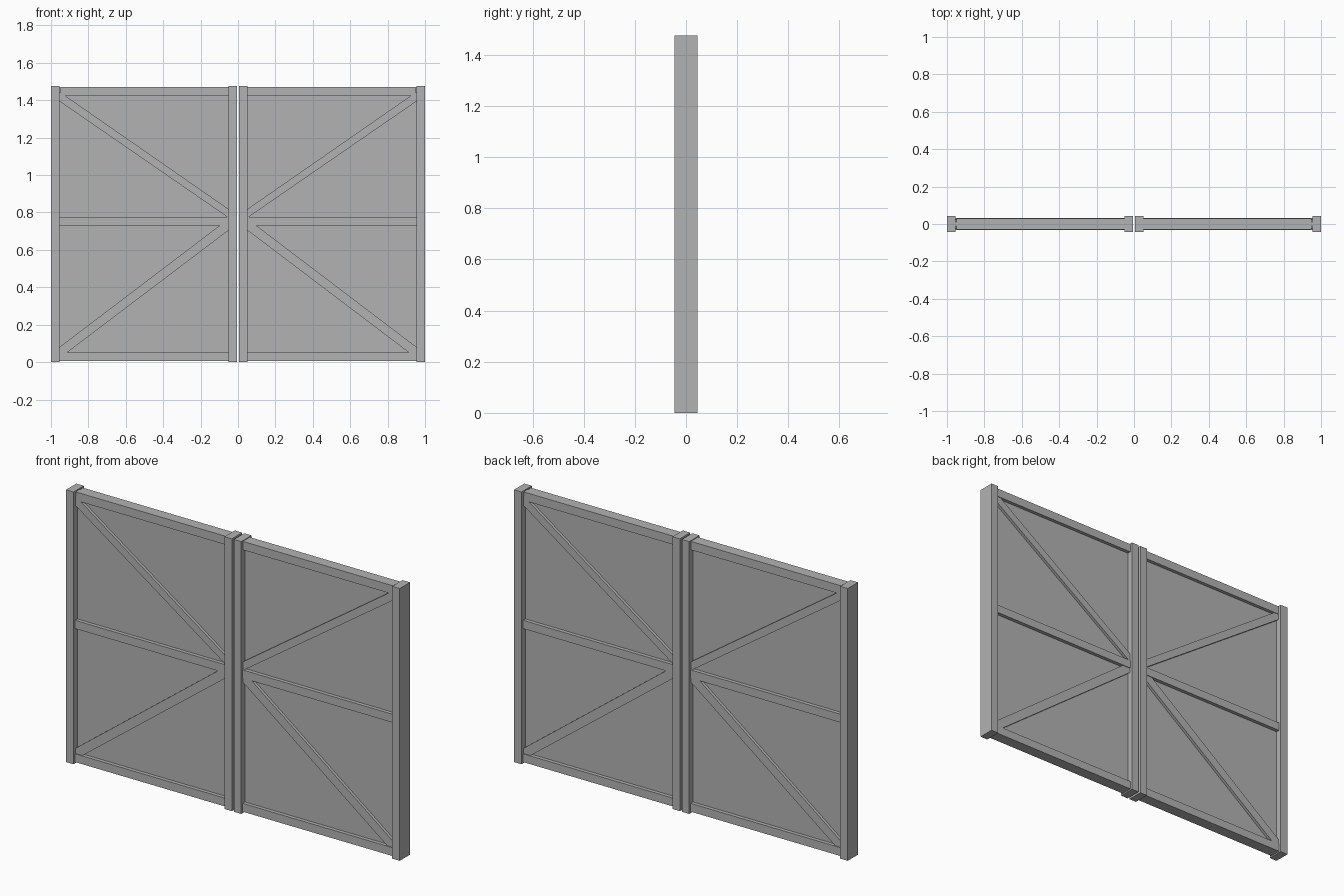
import bpy
import bmesh

cube = bpy.data.objects.get("Cube")
if cube:
    bpy.data.objects.remove(cube, do_unlink=True)

GREY = (0.45, 0.45, 0.45, 1.0)
grey = bpy.data.materials.new("plain_grey")
grey.use_nodes = True
grey.diffuse_color = GREY
grey.node_tree.nodes["Principled BSDF"].inputs["Base Color"].default_value = GREY


def slab(name, outline, half_depth):
    """Extrude an x-z outline symmetrically about y = 0."""
    bm = bmesh.new()
    face = bm.faces.new([bm.verts.new((x, -half_depth, z)) for x, z in outline])
    grown = bmesh.ops.extrude_face_region(bm, geom=[face])["geom"]
    verts = [v for v in grown if isinstance(v, bmesh.types.BMVert)]
    bmesh.ops.translate(bm, verts=verts, vec=(0, 2 * half_depth, 0))
    bmesh.ops.recalc_face_normals(bm, faces=bm.faces)
    mesh = bpy.data.meshes.new(name)
    bm.to_mesh(mesh)
    bm.free()
    mesh.materials.append(grey)
    obj = bpy.data.objects.new(name, mesh)
    bpy.context.collection.objects.link(obj)


def rect(x0, x1, z0, z1):
    return [(x0, z0), (x1, z0), (x1, z1), (x0, z1)]


HEIGHT = 1.475
INNER, OUTER = 0.05, 0.955      # opening between the posts of one leaf
POST, RAIL, BRACE, PANEL = 0.044, 0.031, 0.027, 0.011   # half depths

# Each leaf as (part, outline, half depth)
leaf = [
    ("inner_post", rect(0.006, INNER, 0, HEIGHT), POST),
    ("outer_post", rect(OUTER, 1.0, 0, HEIGHT), POST),
    ("bottom_rail", rect(INNER, OUTER, 0.007, 0.052), RAIL),
    ("middle_rail", rect(INNER, OUTER, 0.73, 0.775), RAIL),
    ("top_rail", rect(INNER, 0.95, 1.425, 1.471), 0.030),
    ("panel", rect(INNER, OUTER, 0.01, 1.469), PANEL),
    # braces run from the middle at the inner post to the outer corners
    ("upper_brace", [(INNER, 0.771), (OUTER, 1.395), (OUTER, 1.446), (INNER, 0.818)], BRACE),
    ("lower_brace", [(INNER, 0.705), (OUTER, 0.02), (OUTER, 0.08), (INNER, 0.767)], BRACE),
]

# Mirror the leaf to both sides
for side, sign in (("left", 1), ("right", -1)):
    for part, outline, half_depth in leaf:
        slab(f"{side}_{part}", [(sign * x, z) for x, z in outline], half_depth)
